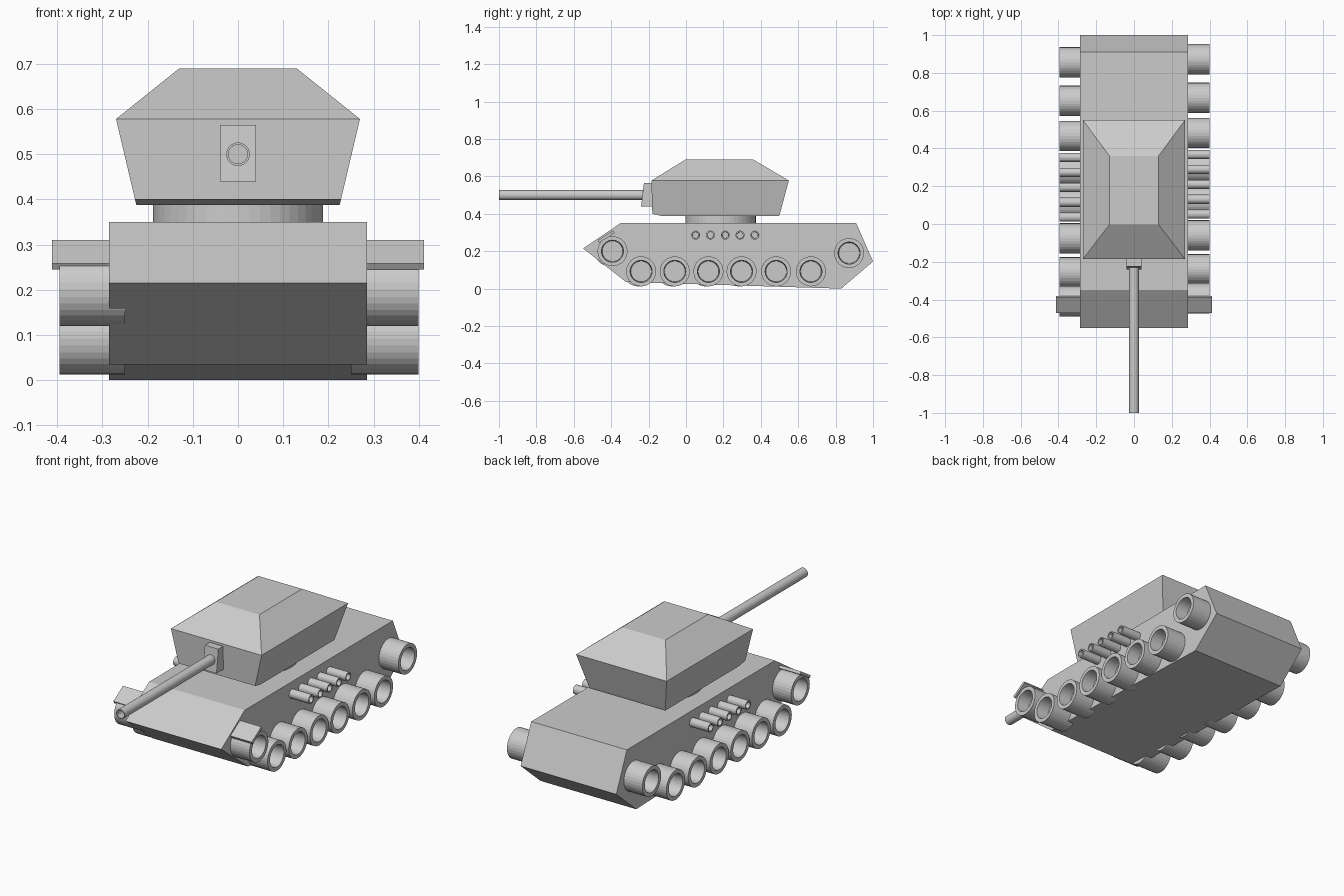
import bpy, bmesh, math
from mathutils import Vector

if "Cube" in bpy.data.objects:
    bpy.data.objects.remove(bpy.data.objects["Cube"])

grey = bpy.data.materials.new("plain_grey")
grey.diffuse_color = (0.6, 0.6, 0.6, 1)
grey.use_nodes = True
grey.node_tree.nodes["Principled BSDF"].inputs["Base Color"].default_value = grey.diffuse_color


def finish(name, bm):
    bmesh.ops.recalc_face_normals(bm, faces=bm.faces)
    mesh = bpy.data.meshes.new(name)
    bm.to_mesh(mesh)
    bm.free()
    mesh.materials.append(grey)
    obj = bpy.data.objects.new(name, mesh)
    bpy.context.collection.objects.link(obj)
    return obj


def loft(name, rings):
    """Skin a stack of equal-sized point loops and cap both ends."""
    bm = bmesh.new()
    loops = [[bm.verts.new(p) for p in ring] for ring in rings]
    n = len(loops[0])
    for a, b in zip(loops, loops[1:]):
        for i in range(n):
            j = (i + 1) % n
            bm.faces.new((a[i], a[j], b[j], b[i]))
    bm.faces.new(loops[0])
    bm.faces.new(loops[-1])
    return finish(name, bm)


def extrude_x(name, profile, x0, x1):
    return loft(name, [[(x, y, z) for y, z in profile] for x in (x0, x1)])


def lathe(name, origin, axis, steps, sides=32):
    """Round part: steps are (distance along axis, radius)."""
    axis = Vector(axis)
    u = axis.orthogonal().normalized()
    v = axis.cross(u)
    rings = []
    for d, r in steps:
        c = Vector(origin) + axis * d
        rings.append([c + r * (math.cos(t) * u + math.sin(t) * v)
                      for t in (2 * math.pi * i / sides for i in range(sides))])
    return loft(name, rings)


# Hull
extrude_x("hull", [(-0.55, 0.215), (-0.35, 0.35), (0.91, 0.35),
                   (1.0, 0.145), (0.83, 0.0), (-0.32, 0.035)], -0.285, 0.285)

# Turret and its ring
layers = [(0.225, -0.13, 0.498, 0.388), (0.228, -0.18, 0.502, 0.40),
          (0.27, -0.185, 0.55, 0.578), (0.13, -0.003, 0.36, 0.69)]
loft("turret", [[(-x, a, z), (x, a, z), (x, b, z), (-x, b, z)]
                for x, a, b, z in layers])
lathe("turret_ring", (0, 0.185, 0.34), (0, 0, 1), [(0, 0.188), (0.055, 0.188)], 48)

# Gun mount and hollow barrel
extrude_x("gun_mount", [(-0.24, 0.44), (-0.225, 0.565),
                        (-0.17, 0.565), (-0.17, 0.44)], -0.04, 0.04)
lathe("gun_barrel", (0, -0.2, 0.5), (0, -1, 0),
      [(0, 0.026), (0.8, 0.026), (0.8, 0.021), (0.7, 0.021)])

# Running gear, left side set slightly further forward
road_wheels = [(y, 0.092) for y in (-0.24, -0.06, 0.12, 0.297, 0.482, 0.668)]
end_wheels = [(-0.393, 0.2), (0.872, 0.19)]
for side, label, shift, reach in ((1, "right", 0.0, 0.4), (-1, "left", -0.016, 0.395)):
    origin_x = side * 0.25
    depth = reach - 0.25
    for kind, places in (("road_wheel", road_wheels), ("end_wheel", end_wheels)):
        for i, (y, z) in enumerate(places):
            lathe(f"{label}_{kind}_{i + 1}", (origin_x, y + shift, z), (side, 0, 0),
                  [(0, 0.08), (depth, 0.08), (depth, 0.059), (depth - 0.07, 0.055)])
    for i in range(5):
        lathe(f"{label}_return_roller_{i + 1}",
              (origin_x, 0.052 + 0.079 * i + shift, 0.286), (side, 0, 0),
              [(0, 0.024), (depth, 0.024), (depth, 0.017), (depth - 0.07, 0.016)], 24)
    # Tilted front mudguard
    extrude_x(f"{label}_mudguard", [(-0.472, 0.258), (-0.39, 0.31),
                                    (-0.382, 0.297), (-0.464, 0.245)],
              side * 0.27, side * 0.412)
